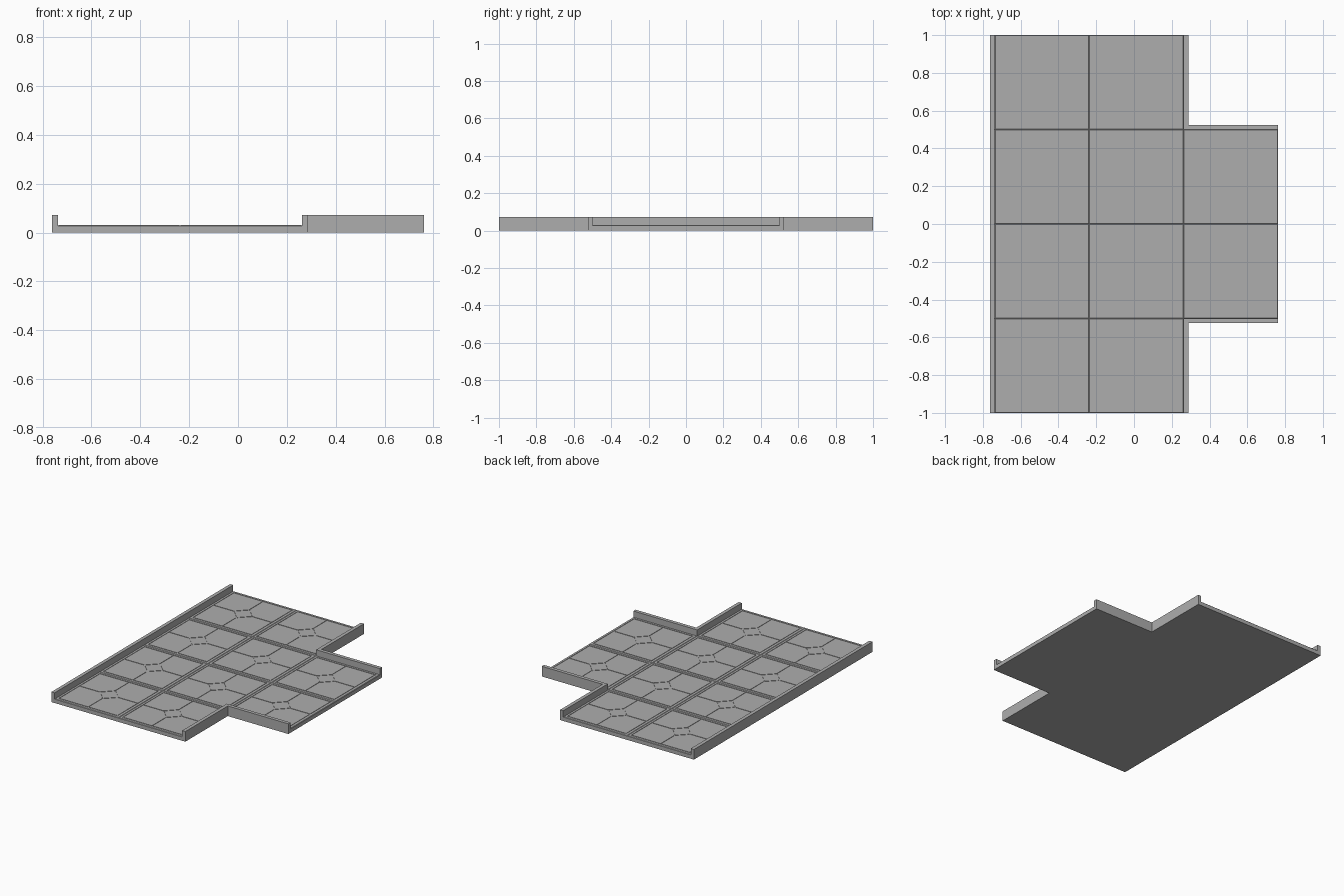
import bpy
import bmesh

cube = bpy.data.objects.get("Cube")
if cube:
    bpy.data.objects.remove(cube)

TILE, TOP, GROOVE_Z = 0.5, 0.03, 0.0275
WALL, WALL_TOP = 0.025, 0.072
X0 = -0.7375          # inner face of the long wall
X2 = X0 + 2 * TILE    # inner face of the short walls
X3 = X0 + 3 * TILE    # open end of the side arm

stone = bpy.data.materials.new("stone grey")
stone.use_nodes = True
stone.diffuse_color = (0.42, 0.42, 0.42, 1)
stone.node_tree.nodes["Principled BSDF"].inputs["Base Color"].default_value = (0.42, 0.42, 0.42, 1)


def loft(bm, loops):
    """Skin a stack of equal point loops and cap both ends."""
    rings = [[bm.verts.new(p) for p in loop] for loop in loops]
    n = len(rings[0])
    for a, b in zip(rings, rings[1:]):
        for i in range(n):
            j = (i + 1) % n
            bm.faces.new((a[i], a[j], b[j], b[i]))
    bm.faces.new(rings[0][::-1])
    bm.faces.new(rings[-1])


def prism(bm, outline, z0, z1):
    loft(bm, [[(x, y, z) for x, y in outline] for z in (z0, z1)])


def square(h, z):
    return [(-h, -h, z), (h, -h, z), (h, h, z), (-h, h, z)]


def finish(bm, name):
    bmesh.ops.recalc_face_normals(bm, faces=bm.faces)
    mesh = bpy.data.meshes.new(name)
    bm.to_mesh(mesh)
    bm.free()
    mesh.materials.append(stone)
    return mesh


def place(mesh, name, location=(0, 0, 0)):
    obj = bpy.data.objects.new(name, mesh)
    obj.location = location
    bpy.context.collection.objects.link(obj)


# Floor tile: chamfered slab with a raised rim around a shallow recess
half, rim, gap, diamond = TILE / 2, 0.232, 0.003, 0.07
bm = bmesh.new()
loft(bm, [square(half, 0), square(half, TOP - 0.003), square(half - 0.003, TOP),
          square(rim, TOP), square(rim, GROOVE_Z)])

# Four corner panels, cut back around the central diamond
inner, outer = diamond + gap, rim - 2 * gap
for sx in (-1, 1):
    for sy in (-1, 1):
        panel = [(inner, gap), (outer, gap), (outer, outer), (gap, outer), (gap, inner)]
        prism(bm, [(sx * x, sy * y) for x, y in panel], GROOVE_Z - 0.001, TOP)

# Central diamond
d = diamond - gap
prism(bm, [(d, 0), (0, d), (-d, 0), (0, -d)], GROOVE_Z - 0.001, TOP)
tile = finish(bm, "floor_tile")

# Two columns of four tiles, with two more in the side arm
for col in range(3):
    for row in range(4):
        if col < 2 or row in (1, 2):
            place(tile, "floor_tile", (X0 + (col + 0.5) * TILE, (row - 1.5) * TILE, 0))

# Long straight wall
bm = bmesh.new()
prism(bm, [(X0 - WALL, -1), (X0, -1), (X0, 1), (X0 - WALL, 1)], 0, WALL_TOP)
place(finish(bm, "long_wall"), "long_wall")

# Corner walls at both sides of the arm
for name, s in (("front_corner_wall", -1), ("back_corner_wall", 1)):
    corner = [(X2, TILE), (X3, TILE), (X3, TILE + WALL),
              (X2 + WALL, TILE + WALL), (X2 + WALL, 1), (X2, 1)]
    bm = bmesh.new()
    prism(bm, [(x, s * y) for x, y in corner], 0, WALL_TOP)
    place(finish(bm, name), name)
